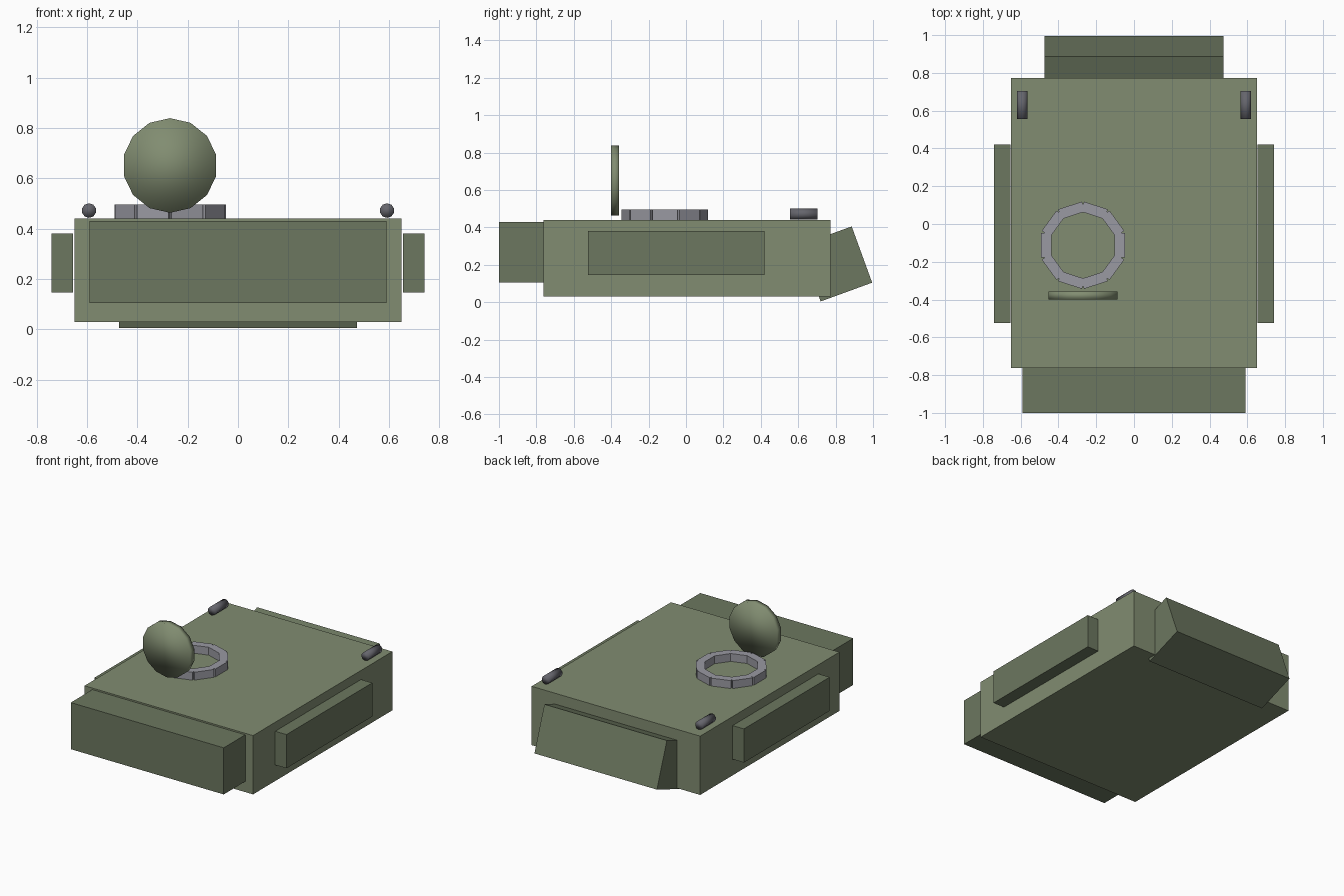
import bpy, math
from mathutils import Matrix

if "Cube" in bpy.data.objects:
    bpy.data.objects.remove(bpy.data.objects["Cube"])


def material(name, rgb):
    m = bpy.data.materials.new(name)
    m.diffuse_color = (*rgb, 1)
    m.use_nodes = True
    m.node_tree.nodes["Principled BSDF"].inputs["Base Color"].default_value = m.diffuse_color
    return m


GREEN = material("green", (0.22, 0.265, 0.165))
DARK_GREEN = material("dark_green", (0.15, 0.185, 0.115))
STEEL = material("steel", (0.32, 0.32, 0.36))
DARK_STEEL = material("dark_steel", (0.13, 0.13, 0.15))


def box(name, center, size, mat, rot=(0, 0, 0)):
    bpy.ops.mesh.primitive_cube_add(size=1, location=center, rotation=rot)
    ob = bpy.context.object
    ob.name = name
    ob.scale = size
    ob.data.materials.append(mat)
    return ob


def disc(name, center, radius, depth, sides, mat):
    # cylinder lying along y, smooth shaded over its caps
    bpy.ops.mesh.primitive_cylinder_add(vertices=sides, radius=radius, depth=depth,
                                        location=center, rotation=(math.pi / 2, 0, 0))
    ob = bpy.context.object
    ob.name = name
    ob.data.materials.append(mat)
    bpy.ops.object.shade_smooth()
    # put a corner straight up
    ob.data.transform(Matrix.Rotation(math.pi if sides % 2 else 0, 4, 'Z'))
    return ob


# main body
box("hull", (0, 0.005, 0.235), (1.30, 1.535, 0.41), GREEN)

# storage box on the front, tilted plate block on the back
box("front_bin", (0, -0.88, 0.267), (1.18, 0.24, 0.325), DARK_GREEN)
box("back_wedge", (0, 0.803, 0.205), (0.945, 0.293, 0.32), DARK_GREEN,
    (math.radians(20), 0, 0))

# side boxes and roof lamps, one per side
for side, s in (("left", -1), ("right", 1)):
    box(side + "_side_box", (s * 0.698, -0.052, 0.263), (0.087, 0.945, 0.235), DARK_GREEN)
    disc(side + "_lamp", (s * 0.592, 0.63, 0.472), 0.029, 0.147, 10, DARK_STEEL)

# hatch ring of ten blocks around the opening
cx, cy, apothem = -0.27, -0.1125, 0.194
for k in range(10):
    a = k * math.tau / 10
    box(f"ring_block_{k + 1}",
        (cx + apothem * math.cos(a), cy + apothem * math.sin(a), 0.467),
        (0.055, 0.132, 0.056), STEEL, (0, 0, a))

# open hatch lid standing up in front of the ring
disc("hatch_lid", (-0.27, -0.379, 0.651), 0.188, 0.044, 14, GREEN)
